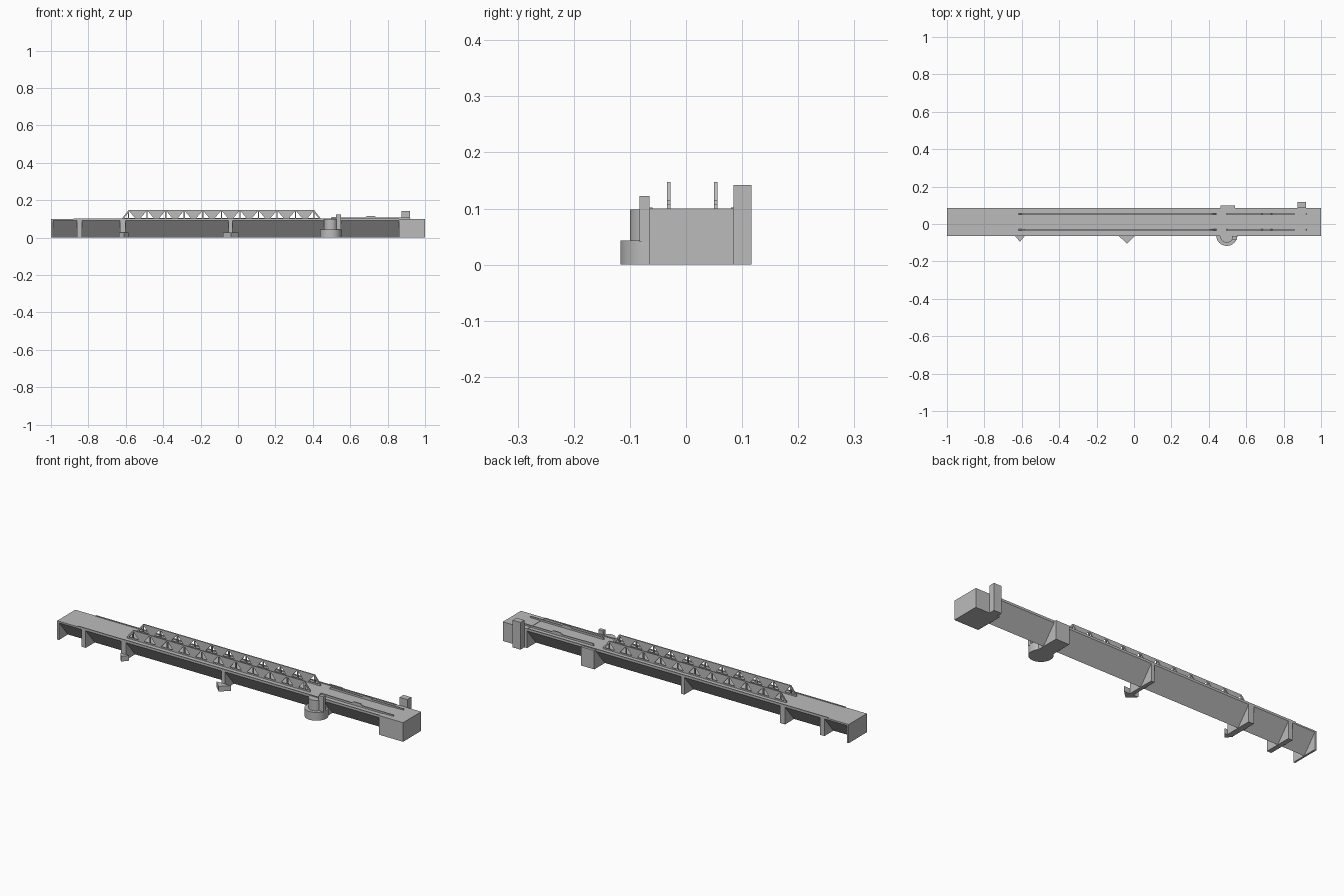
import bpy, bmesh, math
from mathutils import Vector

cube = bpy.data.objects.get("Cube")
if cube:
    bpy.data.objects.remove(cube, do_unlink=True)

stone = bpy.data.materials.new("grey_stone")
stone.use_nodes = True
grey = (0.5, 0.5, 0.5, 1)
stone.diffuse_color = grey
stone.node_tree.nodes["Principled BSDF"].inputs["Base Color"].default_value = grey

# Maps a profile point (a, b) and depth d to x, y, z for each extrusion axis
PLACE = {
    "x": lambda a, b, d: (d, a, b),
    "y": lambda a, b, d: (a, d, b),
    "z": lambda a, b, d: (a, b, d),
}


def add_prism(bm, profile, axis, start, end):
    place = PLACE[axis]
    rings = [[bm.verts.new(place(a, b, d)) for a, b in profile] for d in (start, end)]
    bm.faces.new(rings[0])
    bm.faces.new(rings[1])
    n = len(profile)
    for i in range(n):
        j = (i + 1) % n
        bm.faces.new((rings[0][i], rings[0][j], rings[1][j], rings[1][i]))


def add_box(bm, x, y, z):
    add_prism(bm, [(x[0], y[0]), (x[1], y[0]), (x[1], y[1]), (x[0], y[1])], "z", *z)


def finish(name, bm):
    bmesh.ops.recalc_face_normals(bm, faces=bm.faces)
    mesh = bpy.data.meshes.new(name)
    bm.to_mesh(mesh)
    bm.free()
    mesh.materials.append(stone)
    obj = bpy.data.objects.new(name, mesh)
    bpy.context.collection.objects.link(obj)
    return obj


def prism(name, profile, axis, start, end):
    bm = bmesh.new()
    add_prism(bm, profile, axis, start, end)
    return finish(name, bm)


def box(name, x, y, z):
    bm = bmesh.new()
    add_box(bm, x, y, z)
    return finish(name, bm)


FRONT, BACK, MID = -0.065, 0.085, 0.01
DECK, UNDER = 0.098, 0.09

# Deck with a V-shaped underside
prism("deck", [(FRONT, DECK), (FRONT, UNDER), (MID, 0), (BACK, UNDER), (BACK, DECK)],
      "x", -1, 1)

# Low kerbs along both deck edges
box("front_kerb", (-0.88, 0.86), (FRONT, FRONT + 0.005), (DECK, 0.102))
box("back_kerb", (-0.88, 0.86), (BACK - 0.005, BACK), (DECK, 0.102))

# Abutments and cross-wall piers
box("right_end_wall", (-1, -0.99), (FRONT, BACK), (0, DECK))
box("left_abutment", (0.86, 1), (FRONT, BACK), (0, DECK + 0.002))
box("narrow_pier", (-0.86, -0.835), (FRONT, BACK), (0, UNDER))
box("outer_pier", (-0.632, -0.602), (FRONT, BACK), (0, UNDER))
box("middle_pier", (-0.05, -0.03), (FRONT, BACK), (0, UNDER))

# Pointed pier feet on the front
for name, x, half, tip in (("outer_cutwater", -0.61, 0.025, -0.095),
                           ("middle_cutwater", -0.038, 0.042, -0.105)):
    prism(name, [(x - half, FRONT), (x, tip), (x + half, FRONT)], "z", 0, 0.027)

# Round pivot pier with a stepped base
for name, radius, y, z in (("pivot_base", 0.057, -0.06, (0, 0.043)),
                           ("pivot_drum", 0.035, FRONT, (0.04, DECK))):
    circle = [(0.496 + radius * math.cos(a), y + radius * math.sin(a))
              for a in (math.tau * i / 32 for i in range(32))]
    drum = prism(name, circle, "z", *z)
    bpy.ops.object.select_all(action="DESELECT")
    drum.select_set(True)
    bpy.context.view_layer.objects.active = drum
    bpy.ops.object.shade_smooth_by_angle(angle=math.radians(35))
box("pivot_pier_core", (0.462, 0.54), (FRONT, 0.098), (0, DECK))
box("control_hut", (0.525, 0.552), (-0.083, FRONT), (0.04, 0.122))

# Tower behind the abutment
box("bridge_tower", (0.875, 0.92), (BACK, 0.117), (0, 0.142))

# Plate trusses with triangular openings and posts, plus low parapets
FIRST, PITCH, BAYS = -0.585, 0.0992, 10
LAST = FIRST + PITCH * BAYS
LOW, HIGH, TOP = 0.105, 0.14, 0.147
for side, y in (("front", -0.031), ("back", 0.053)):
    y0, y1 = y - 0.003, y + 0.003
    bm = bmesh.new()
    add_box(bm, (FIRST - 0.033, LAST + 0.033), (y0, y1), (DECK, LOW))
    add_box(bm, (FIRST, LAST), (y0, y1), (HIGH, TOP))
    for i in range(BAYS + 1):
        x = FIRST + PITCH * i
        add_box(bm, (x - 0.003, x + 0.003), (y0, y1), (LOW, HIGH))
        if i < BAYS:
            add_prism(bm, [(x + 0.005, HIGH), (x + 0.034, LOW),
                           (x + PITCH - 0.034, LOW), (x + PITCH - 0.005, HIGH)],
                      "y", y0, y1)
    for x, s in ((FIRST, -1), (LAST, 1)):
        add_prism(bm, [(x, TOP), (x + s * 0.033, LOW), (x + s * 0.023, LOW), (x, HIGH - 0.006)],
                  "y", y0, y1)
    finish(side + "_truss", bm)
    prism(side + "_parapet",
          [(0.495, DECK), (0.5, 0.109), (0.68, 0.107), (0.69, 0.115), (0.73, 0.115),
           (0.74, 0.107), (0.92, 0.107), (0.922, DECK)], "y", y0, y1)
